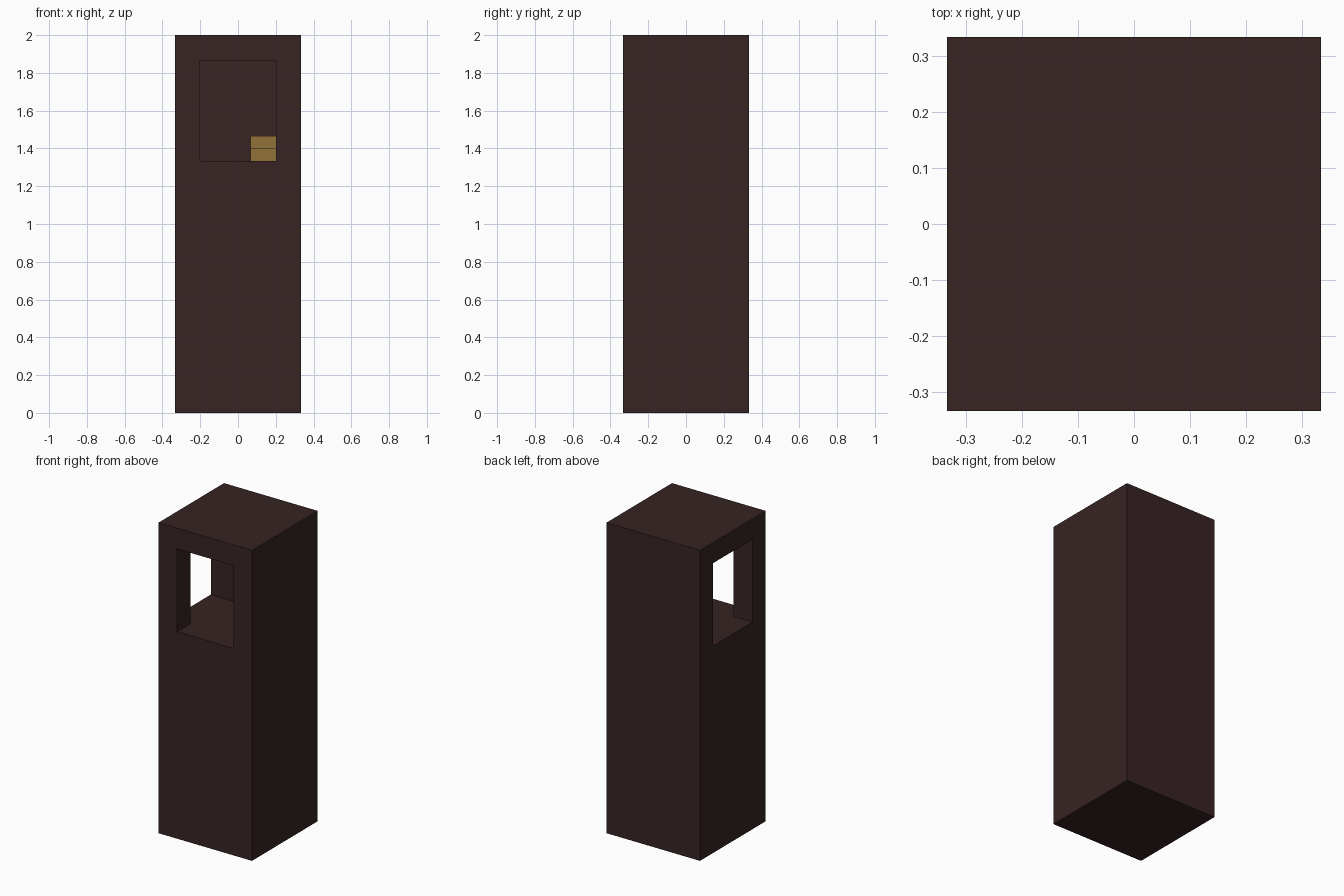
import bpy
import bmesh

cube = bpy.data.objects.get("Cube")
if cube:
    bpy.data.objects.remove(cube, do_unlink=True)

U = 2 / 30  # module: the pillar is 10 x 10 x 30 units


def material(name, color):
    mat = bpy.data.materials.new(name)
    mat.use_nodes = True
    mat.diffuse_color = (*color, 1)
    bsdf = next(n for n in mat.node_tree.nodes if n.type == "BSDF_PRINCIPLED")
    bsdf.inputs["Base Color"].default_value = (*color, 1)
    bsdf.inputs["Roughness"].default_value = 0.9
    return mat


def prism(name, outline, z0, z1, mat):
    """Extrude a closed plan outline (in modules) from z0 to z1."""
    bm = bmesh.new()
    base = bm.faces.new([bm.verts.new((x * U, y * U, z0 * U)) for x, y in outline])
    top = bmesh.ops.extrude_face_region(bm, geom=[base])["geom"]
    verts = [v for v in top if isinstance(v, bmesh.types.BMVert)]
    bmesh.ops.translate(bm, verts=verts, vec=(0, 0, (z1 - z0) * U))
    bmesh.ops.recalc_face_normals(bm, faces=bm.faces)
    mesh = bpy.data.meshes.new(name)
    bm.to_mesh(mesh)
    bm.free()
    mesh.materials.append(mat)
    obj = bpy.data.objects.new(name, mesh)
    bpy.context.collection.objects.link(obj)
    return obj


def rect(x0, x1, y0, y1):
    return [(x0, y0), (x1, y0), (x1, y1), (x0, y1)]


dark = material("dark brown", (0.0385, 0.017, 0.017))
gold = material("gold", (0.29, 0.168, 0.04))

# Square pillar
pillar = prism("pillar", rect(-5, 5, -5, 5), 0, 30, dark)

# Chamber open to the front and one side, leaving a corner post
chamber = prism("chamber_cutter",
                [(-6, -3), (-3, -3), (-3, -6), (3, -6), (3, 3), (-6, 3)],
                20, 28, dark)
chamber.hide_render = True
cut = pillar.modifiers.new("chamber", "BOOLEAN")
cut.operation = "DIFFERENCE"
cut.solver = "EXACT"
cut.object = chamber
depsgraph = bpy.context.evaluated_depsgraph_get()
hollowed = bpy.data.meshes.new_from_object(pillar.evaluated_get(depsgraph))
pillar.modifiers.clear()
pillar.data = hollowed
bpy.data.objects.remove(chamber, do_unlink=True)

# Stepped gold block in the inner back corner
prism("gold_lower_step", rect(1, 3, 1, 3), 20, 21, gold)
prism("gold_upper_step", rect(1, 3, 2, 3), 21, 22, gold)
